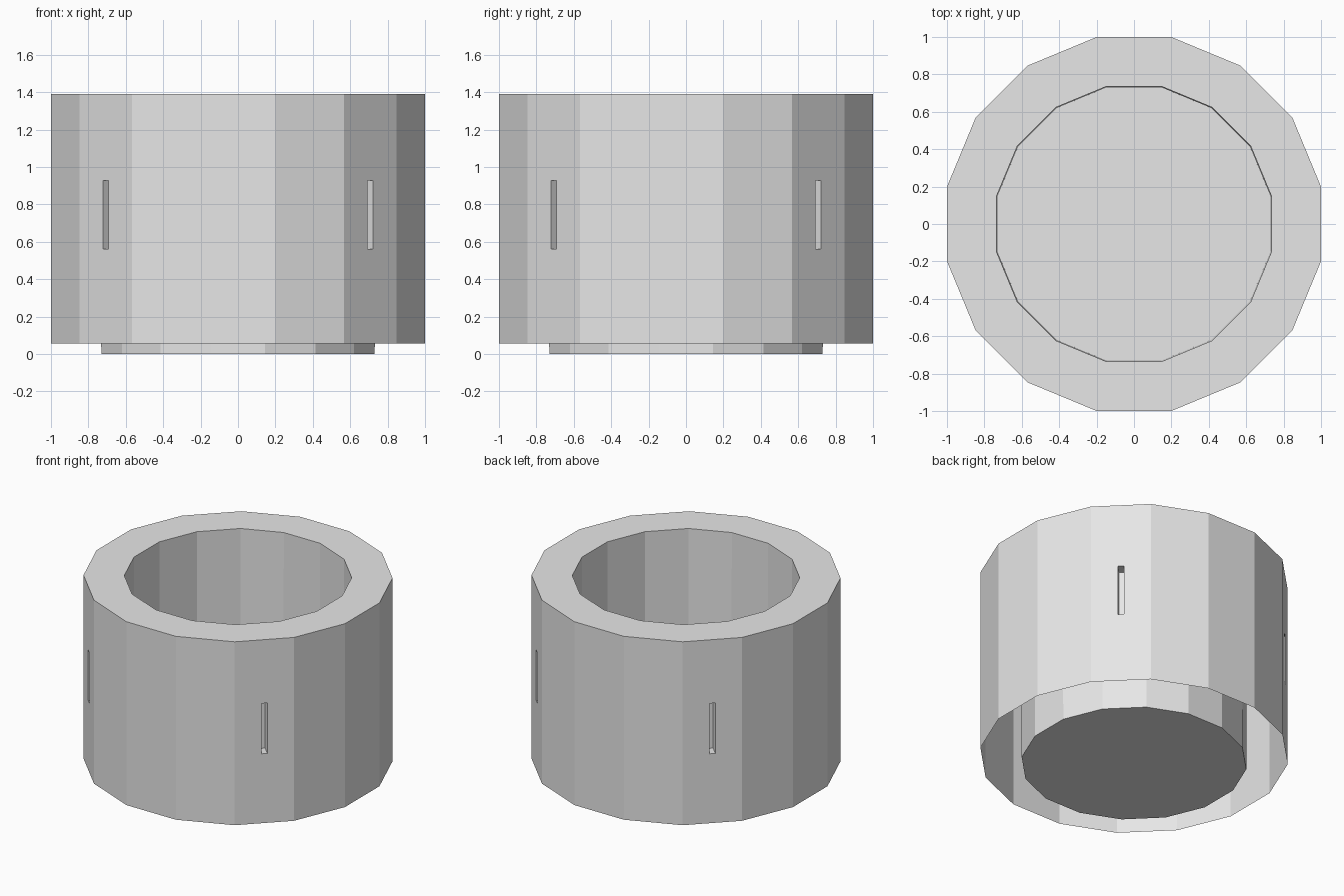
import bpy, bmesh, math
from mathutils import Vector

cube = bpy.data.objects.get("Cube")
if cube:
    bpy.data.objects.remove(cube, do_unlink=True)

SIDES = 16
TOP, SKIRT = 1.39, 0.055
OUTER, INNER, FLOOR = 1.0, 0.736, 0.731      # distances to the flat sides
SLOT_LOW, SLOT_HIGH, SLOT_HALF, SLOT_DEPTH = 0.56, 0.927, 0.02, 0.085

grey = bpy.data.materials.new("light_grey")
grey.use_nodes = True
grey.diffuse_color = (0.8, 0.8, 0.8, 1)
grey.node_tree.nodes["Principled BSDF"].inputs["Base Color"].default_value = (0.8, 0.8, 0.8, 1)


def ring(bm, apothem, z):
    radius = apothem / math.cos(math.pi / SIDES)
    angles = [(i + 0.5) * math.tau / SIDES for i in range(SIDES)]
    return [bm.verts.new((radius * math.cos(a), radius * math.sin(a), z)) for a in angles]


def bridge(bm, a, b):
    faces = []
    for i in range(SIDES):
        j = (i + 1) % SIDES
        faces.append(bm.faces.new((a[i], a[j], b[j], b[i])))
    return faces


def finish(bm, name):
    mesh = bpy.data.meshes.new(name)
    bm.to_mesh(mesh)
    bm.free()
    mesh.materials.append(grey)
    obj = bpy.data.objects.new(name, mesh)
    bpy.context.collection.objects.link(obj)
    return obj


def cut_slot(bm, face):
    """Inset a narrow upright slot in a wall panel, then sink it."""
    normal = face.normal.copy()
    side = Vector((0, 0, 1)).cross(normal)
    middle = (SKIRT + TOP) / 2
    for depth in (0, SLOT_DEPTH):
        bmesh.ops.inset_individual(bm, faces=[face], thickness=0.002)
        for v in face.verts:
            across = math.copysign(SLOT_HALF, v.co.dot(side))
            height = SLOT_HIGH if v.co.z > middle else SLOT_LOW
            v.co = normal * (OUTER - depth) + side * across
            v.co.z = height


# Outer wall and flat rim, open underneath
bm = bmesh.new()
wall_low, wall_high = ring(bm, OUTER, SKIRT), ring(bm, OUTER, TOP)
panels = bridge(bm, wall_low, wall_high)
bridge(bm, wall_high, ring(bm, INNER, TOP))
bm.normal_update()
diagonal = [f for f in panels if abs(abs(f.normal.x) - abs(f.normal.y)) < 0.01]
for panel in diagonal:
    cut_slot(bm, panel)
finish(bm, "outer_wall")

# Inner cup with its floor reaching the ground
bm = bmesh.new()
cup_high, cup_low = ring(bm, INNER, TOP), ring(bm, FLOOR, 0)
bridge(bm, cup_high, cup_low)
bm.faces.new(cup_low)
finish(bm, "inner_cup")
